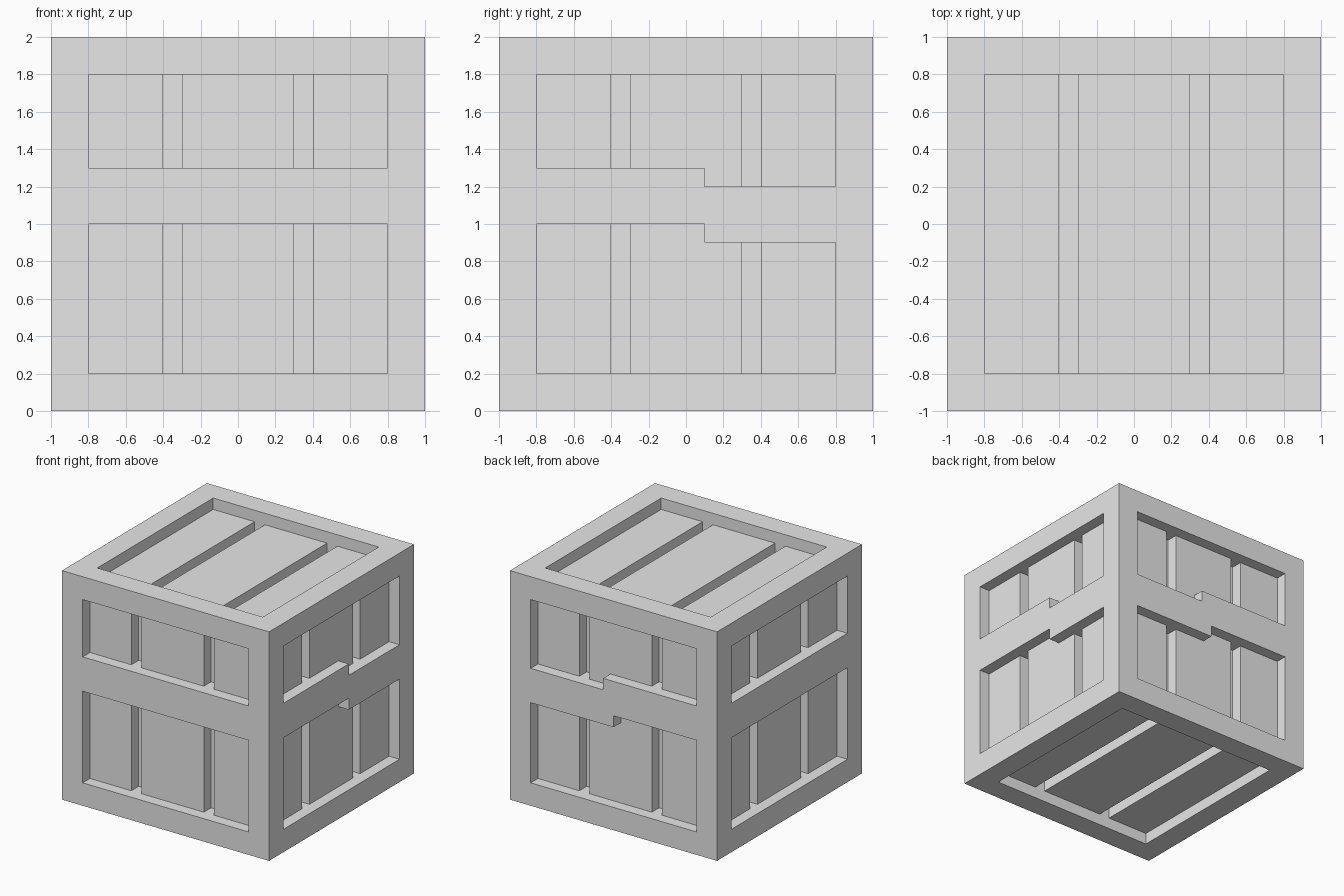
import bpy
import bmesh
from math import radians
from mathutils import Matrix, Vector

cube = bpy.data.objects.get("Cube")
if cube:
    bpy.data.objects.remove(cube, do_unlink=True)

OUTER, OPEN, PLANK = 1.0, 0.8, 0.9   # outer face, opening edge / core, plank face

grey = bpy.data.materials.new("plain_grey")
grey.use_nodes = True
grey.diffuse_color = (0.8, 0.8, 0.8, 1)
grey.node_tree.nodes["Principled BSDF"].inputs["Base Color"].default_value = (0.8, 0.8, 0.8, 1)


def finish(bm, name):
    bmesh.ops.recalc_face_normals(bm, faces=bm.faces)
    mesh = bpy.data.meshes.new(name)
    bm.to_mesh(mesh)
    bm.free()
    mesh.materials.append(grey)
    obj = bpy.data.objects.new(name, mesh)
    bpy.context.collection.objects.link(obj)


def side_matrix(turn, tilt=0):
    """Local u, v, depth of a side: v runs up, depth points outwards."""
    base = Matrix(((1, 0, 0), (0, 0, -1), (0, 1, 0))).to_4x4()
    lift = Matrix.Translation((0, 0, OUTER))
    return lift @ Matrix.Rotation(radians(turn), 4, "Z") @ Matrix.Rotation(radians(tilt), 4, "X") @ base


def rect(u0, u1, v0, v1):
    return [(u0, v0), (u1, v0), (u1, v1), (u0, v1)]


def openings(left, right, low_step=0, high_step=0):
    """Two openings around a band whose centre is at left / right height."""
    half = 0.15
    low = [(-OPEN, -OPEN), (OPEN, -OPEN), (OPEN, right - half)]
    high = [(OPEN, OPEN), (-OPEN, OPEN), (-OPEN, left + half)]
    if left != right:
        low += [(low_step, right - half), (low_step, left - half)]
        high += [(high_step, left + half), (high_step, right + half)]
    low.append((-OPEN, left - half))
    high.append((OPEN, right + half))
    return [low, high]


# The band is level on the front and left, and drops around one back corner
HIGH, LOW = 0.15, 0.05
whole = [rect(-OPEN, OPEN, -OPEN, OPEN)]
sides = {
    "front": (side_matrix(0), openings(HIGH, HIGH)),
    "right": (side_matrix(90), openings(HIGH, LOW, 0.1, 0.1)),
    "back": (side_matrix(180), openings(LOW, HIGH, 0, -0.1)),
    "left": (side_matrix(270), openings(HIGH, HIGH)),
    "top": (side_matrix(0, -90), whole),
    "bottom": (side_matrix(0, 90), whole),
}

# Frame: six pierced sides with walls running in to the recessed floor
frame = bmesh.new()
corners = []
for matrix, holes in sides.values():
    def ring(points, depth):
        return [frame.verts.new(matrix @ Vector((u, v, depth))) for u, v in points]

    def loop_edges(verts):
        return [frame.edges.new((a, b)) for a, b in zip(verts, verts[1:] + verts[:1])]

    outline = ring(rect(-OUTER, OUTER, -OUTER, OUTER), OUTER)
    corners += outline
    edges = loop_edges(outline)
    for points in holes:
        rim, floor = ring(points, OUTER), ring(points, OPEN)
        edges += loop_edges(rim)
        for i in range(len(rim)):
            j = (i + 1) % len(rim)
            frame.faces.new((rim[i], rim[j], floor[j], floor[i]))
        frame.faces.new(floor)
    bmesh.ops.triangle_fill(frame, edges=edges, use_beauty=True,
                            normal=matrix.to_3x3() @ Vector((0, 0, 1)))
bmesh.ops.remove_doubles(frame, verts=corners, dist=0.001)
finish(frame, "crate_frame")

# Planks: three boards behind every side, split by two grooves
for side, (matrix, holes) in sides.items():
    planks = bmesh.new()
    for u0, u1 in ((-OPEN, -0.4), (-0.3, 0.3), (0.4, OPEN)):
        place = Matrix.Translation(((u0 + u1) / 2, 0, (OPEN + PLANK) / 2))
        size = Matrix.Diagonal((u1 - u0, 2 * OPEN, PLANK - OPEN, 1))
        bmesh.ops.create_cube(planks, size=1, matrix=matrix @ place @ size)
    finish(planks, side + "_planks")
